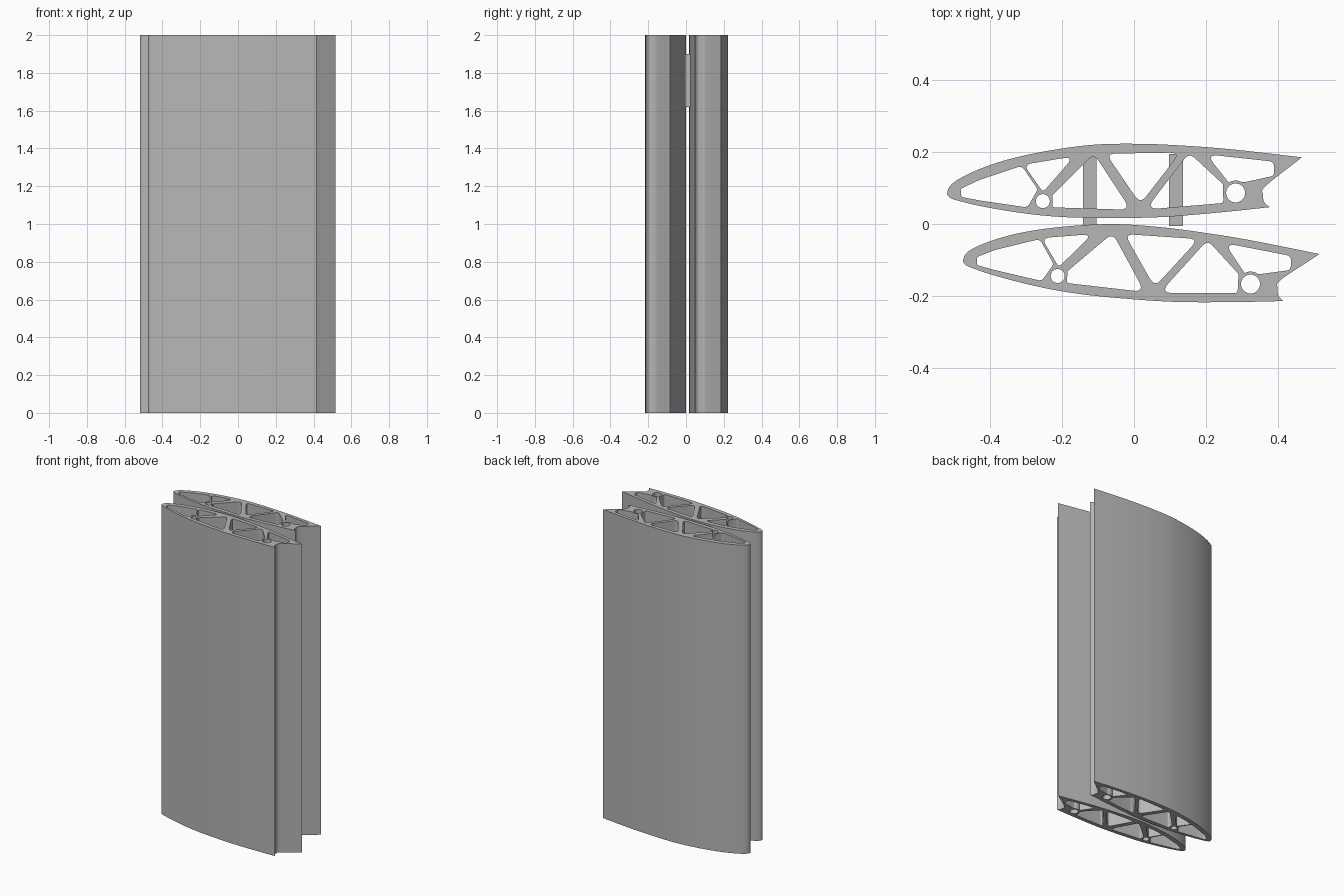
import bpy, bmesh, math
from mathutils import Vector, Matrix

cube = bpy.data.objects.get("Cube")
if cube:
    bpy.data.objects.remove(cube, do_unlink=True)

UNIT = 1 / 360      # section sketch units to model units
HEIGHT = 2.0

grey = bpy.data.materials.new("plain_grey")
grey.use_nodes = True
grey.diffuse_color = (0.47, 0.47, 0.47, 1)
grey.node_tree.nodes["Principled BSDF"].inputs["Base Color"].default_value = grey.diffuse_color


def smooth_path(points, steps=5):
    """Curve passing through all points, last point left out."""
    pts = [Vector(p) for p in points]
    ends = [pts[0]] + pts + [pts[-1]]
    path = []
    for a, b, c, d in zip(ends, ends[1:], ends[2:], ends[3:]):
        for i in range(steps):
            t = i / steps
            path.append(b + (c - a) * t / 2 + (a * 2 - b * 5 + c * 4 - d) * t**2 / 2
                        + (b * 3 - a - c * 3 + d) * t**3 / 2)
    return path


def rounded(corners, steps=6):
    """Polygon whose corners (x, y, radius) are rounded off."""
    path = []
    for i, (x, y, radius) in enumerate(corners):
        here = Vector((x, y))
        before = Vector(corners[i - 1][:2]) - here
        after = Vector(corners[(i + 1) % len(corners)][:2]) - here
        reach = radius / math.tan(before.angle(after) / 2)
        reach = min(reach, before.length * 0.48, after.length * 0.48)
        start, end = here + before.normalized() * reach, here + after.normalized() * reach
        for k in range(steps + 1):
            t = k / steps
            path.append(start * (1 - t)**2 + here * 2 * t * (1 - t) + end * t**2)
    return path


def circle(x, y, radius, sides=32):
    turns = [math.tau * i / sides for i in range(sides)]
    return [Vector((x + radius * math.cos(a), y + radius * math.sin(a))) for a in turns]


def extrusion(name, loops, place):
    """Upright extrusion of an outline with holes."""
    curve = bpy.data.curves.new(name, "CURVE")
    curve.dimensions = "2D"
    curve.fill_mode = "BOTH"
    curve.extrude = HEIGHT / 2
    for loop in loops:
        spline = curve.splines.new("POLY")
        spline.points.add(len(loop) - 1)
        for point, p in zip(spline.points, loop):
            point.co = (p.x * UNIT, p.y * UNIT, 0, 1)
        spline.use_cyclic_u = True
    obj = bpy.data.objects.new(name, curve)
    bpy.context.collection.objects.link(obj)
    bpy.ops.object.select_all(action="DESELECT")
    obj.select_set(True)
    bpy.context.view_layer.objects.active = obj
    bpy.ops.object.convert(target="MESH")
    obj = bpy.context.object
    bm = bmesh.new()
    bm.from_mesh(obj.data)
    bmesh.ops.remove_doubles(bm, verts=bm.verts, dist=1e-5)
    bmesh.ops.recalc_face_normals(bm, faces=bm.faces)
    bm.to_mesh(obj.data)
    bm.free()
    obj.data.transform(place)
    obj.data.materials.clear()
    obj.data.materials.append(grey)
    bpy.ops.object.shade_smooth_by_angle(angle=math.radians(30))


# Outer skin: nose, upper side, hooked tail, lower side
upper = [(0, 0), (3, 7), (13, 14), (37, 23), (67, 30), (107, 35), (152, 37),
         (197, 34), (237, 29), (287, 21), (357, 7)]
tail = [(348, 1), (318, -19), (315, -27), (316, -35), (321, -40)]
lower = [(321, -40), (277, -41), (217, -41), (167, -38), (117, -33), (77, -26),
         (37, -16), (12, -8), (3, -4), (0, 0)]
skin = smooth_path(upper) + smooth_path([upper[-1]] + tail[:1]) \
    + smooth_path(tail) + smooth_path(lower)

# Hollow cells between the diagonal webs
cells = [
    [(14, 4, 3), (32, 11, 30), (77, 22, 6), (91, -3, 5), (79, -20, 6), (32, -9, 30), (14, -4, 3)],
    [(79, 23, 5), (130, 27, 4), (96, -6, 3)],
    [(150, 28, 7), (105, -10, 2), (104, -22, 3), (182, -31, 6)],
    [(162, 27, 5), (236, 22, 5), (192, -26, 7)],
    [(245, 21, 7), (197, -32, 6), (275, -32, 3), (276, -13, 3)],
    [(262, 18, 5), (329, 5, 6), (328, -9, 5), (298, -13, 2), (282, -12, 2)],
]
# Tubes: centre, bore radius, outer radius
tubes = {"front_tube": (95, -15, 7, 9.5), "rear_tube": (288, -23, 9.5, 12.5)}

# Two identical blades, the back one swung a little
for side, spot, angle in (("front", (-0.476, -0.103, 1), 0), ("back", (-0.52, 0.083, 1), 4.8)):
    place = Matrix.Translation(spot) @ Matrix.Rotation(math.radians(angle), 4, "Z")
    bores = [circle(x, y, bore) for x, y, bore, _ in tubes.values()]
    extrusion(side + "_blade", [skin] + [rounded(c) for c in cells] + bores, place)
    for name, (x, y, bore, outer) in tubes.items():
        extrusion(side + "_blade_" + name, [circle(x, y, outer), circle(x, y, bore)], place)

# Joining plates through the back blade
for name, x in (("nose_side_plate", -0.123), ("tail_side_plate", 0.117)):
    bpy.ops.mesh.primitive_cube_add(size=1, location=(x, 0.095, 1.76))
    plate = bpy.context.object
    plate.name = name
    plate.scale = (0.038, 0.2, 0.28)
    plate.data.materials.append(grey)
